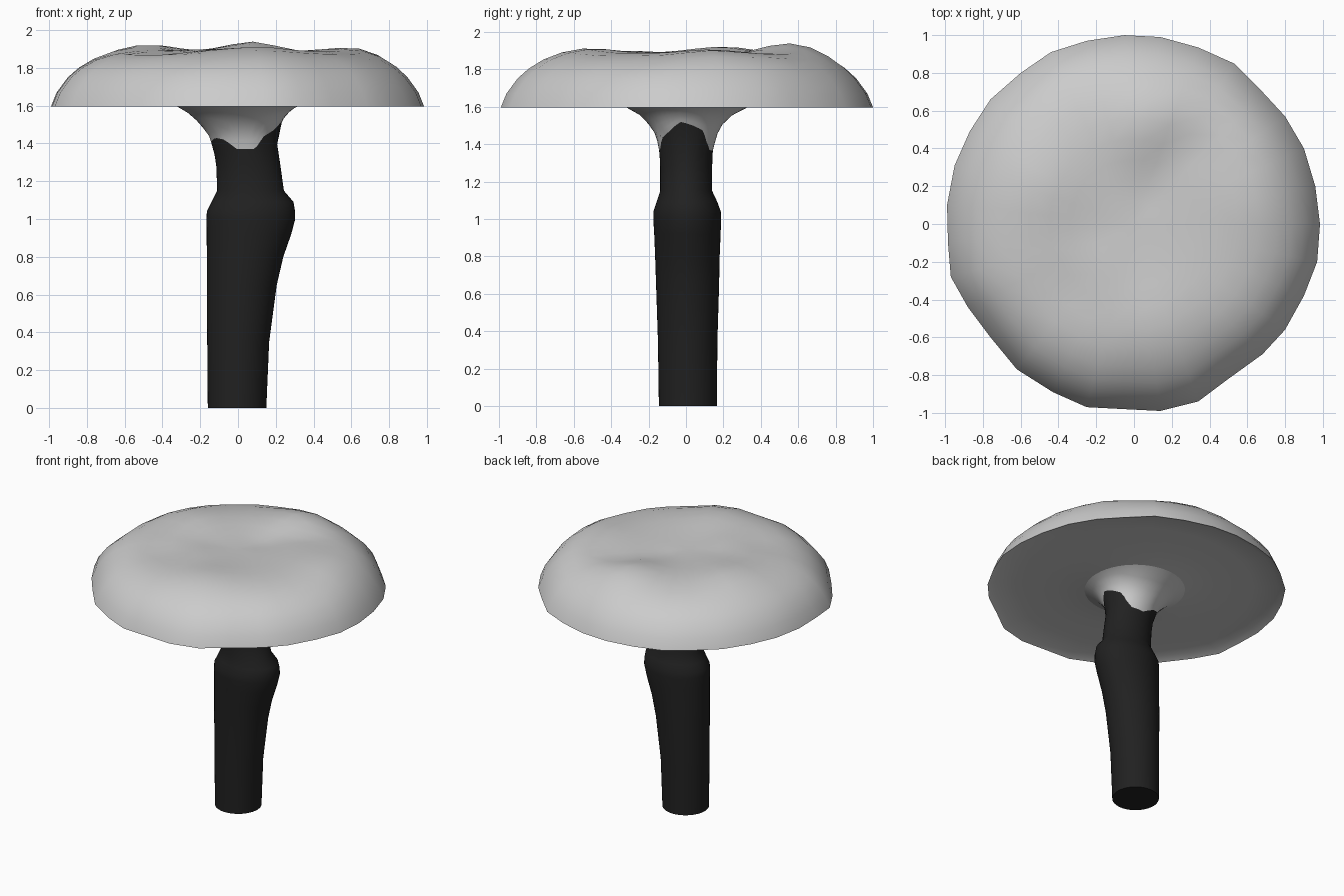
import bpy, bmesh, math

if "Cube" in bpy.data.objects:
    bpy.data.objects.remove(bpy.data.objects["Cube"])

SEG = 32


def material(name, value):
    m = bpy.data.materials.new(name)
    m.diffuse_color = (value, value, value, 1)
    m.use_nodes = True
    m.node_tree.nodes["Principled BSDF"].inputs["Base Color"].default_value = m.diffuse_color
    return m


def lerp_rows(rows, t):
    """Interpolate a table of rows keyed by their first value."""
    for a, b in zip(rows, rows[1:]):
        if t <= b[0]:
            f = (t - a[0]) / (b[0] - a[0])
            return [p + (q - p) * f for p, q in zip(a, b)]
    return list(rows[-1])


def loft(name, rings, mat, start_cap=False, end_cap=False, sharp=50):
    """Skin a list of equally sized point rings."""
    bm = bmesh.new()
    vs = [[bm.verts.new(p) for p in ring] for ring in rings]
    n = len(vs[0])
    for a, b in zip(vs, vs[1:]):
        for i in range(n):
            j = (i + 1) % n
            bm.faces.new((a[i], a[j], b[j], b[i]))
    if start_cap:
        bm.faces.new(vs[0][::-1])
    if end_cap:
        bm.faces.new(vs[-1])
    mesh = bpy.data.meshes.new(name)
    bm.to_mesh(mesh)
    bm.free()
    mesh.materials.append(mat)
    obj = bpy.data.objects.new(name, mesh)
    bpy.context.collection.objects.link(obj)
    bpy.ops.object.select_all(action='DESELECT')
    obj.select_set(True)
    bpy.context.view_layer.objects.active = obj
    bpy.ops.object.shade_smooth_by_angle(angle=math.radians(sharp))
    return obj


grey = material("cap grey", 0.6)
black = material("stem black", 0.015)

# Stem extents: z, x min, x max, y min, y max
STEM = [(0, -.16, .15, -.145, .165), (.35, -.163, .165, -.15, .168),
        (.65, -.165, .205, -.16, .177), (.8, -.165, .24, -.165, .18),
        (.92, -.166, .282, -.17, .185), (1.0, -.167, .303, -.175, .188),
        (1.04, -.165, .302, -.174, .186), (1.09, -.14, .294, -.158, .168),
        (1.15, -.11, .243, -.138, .14), (1.28, -.115, .225, -.138, .14),
        (1.36, -.127, .208, -.142, .142), (1.45, -.157, .207, -.16, .165),
        (1.5, -.2, .225, -.195, .19), (1.54, -.235, .247, -.225, .225),
        (1.58, -.29, .285, -.28, .285), (1.603, -.335, .33, -.33, .34)]
# Ragged colour edge: angle in degrees, height
EDGE = [(-180, 1.40), (-145, 1.43), (-125, 1.42), (-105, 1.37), (-72, 1.37),
        (-54, 1.435), (-30, 1.47), (-7, 1.52), (12, 1.50), (33, 1.47),
        (42, 1.42), (60, 1.37), (90, 1.36), (120, 1.41), (150, 1.44), (180, 1.40)]
STEM_SEG = 48


def stem_point(z, a):
    _, x0, x1, y0, y1 = lerp_rows(STEM, z)
    return ((x0 + x1) / 2 + (x1 - x0) / 2 * math.cos(a),
            (y0 + y1) / 2 + (y1 - y0) / 2 * math.sin(a), z)


angles = [-math.pi + 2 * math.pi * i / STEM_SEG for i in range(STEM_SEG)]
edge = [lerp_rows(EDGE, math.degrees(a))[1] for a in angles]

# Black stem up to the ragged edge
rings = [[stem_point(r[0], a) for a in angles] for r in STEM if r[0] < 1.3]
rings += [[stem_point(1.28 + (e - 1.28) * f, a) for a, e in zip(angles, edge)]
          for f in (.5, 1)]
loft("stem", rings, black, start_cap=True)

# Flared collar, running into the shallow hollow underside
rings = [[stem_point(e + (1.603 - e) * f, a) for a, e in zip(angles, edge)]
         for f in (0, .2, .4, .6, .8, 1)]
loft("collar", rings, grey)

# Slightly uneven outline of the cap
OUTLINE = [(.985, 0), (.96, .2), (.9, .4), (.8, .57), (.68, .7), (.53, .85),
           (.34, .935), (.14, .99), (-.05, 1), (-.25, .97), (-.44, .91),
           (-.6, .8), (-.76, .66), (-.87, .49), (-.95, .31), (-.99, .1),
           (-.985, -.1), (-.97, -.28), (-.88, -.44), (-.76, -.6),
           (-.62, -.77), (-.43, -.89), (-.25, -.97), (-.06, -.98),
           (.14, -.99), (.34, -.94), (.5, -.82), (.68, -.69), (.8, -.56),
           (.9, -.38), (.97, -.2)]
# Bumps and dents of the top: x, y, height, spread
BUMPS = [(.1, .57, .055, .22), (.66, .15, .03, .2), (-.5, .2, .035, .22),
         (.1, -.55, .025, .22), (-.2, -.25, .015, .15), (.25, .42, -.03, .12),
         (.08, .2, -.015, .14), (-.35, -.35, -.02, .14), (.62, .5, .02, .15)]


def top_ring(r, z):
    ring = []
    for x, y in OUTLINE:
        x, y = x * r, y * r
        h = sum(b[2] * math.exp(-((x - b[0])**2 + (y - b[1])**2) / b[3]**2)
                for b in BUMPS)
        ring.append((x, y, z + h * min(1, (1 - r) * 6)))
    return ring


# Cap: domed top with a wavy surface
TOP = [(1, 1.597), (.97, 1.67), (.91, 1.75), (.85, 1.80), (.77, 1.843),
       (.67, 1.872), (.56, 1.886), (.45, 1.89), (.34, 1.888),
       (.23, 1.884), (.12, 1.88), (.03, 1.878)]
loft("cap_top", [top_ring(r, z) for r, z in TOP], grey, end_cap=True, sharp=60)

# Underside of the cap, from collar out to the rim
UNDER = [(.32, 1.601), (.42, 1.615), (.55, 1.622), (.8, 1.625), (.95, 1.618), (1, 1.597)]
loft("cap_underside", [[(x * r, y * r, z) for x, y in OUTLINE] for r, z in UNDER],
     grey, sharp=60)
